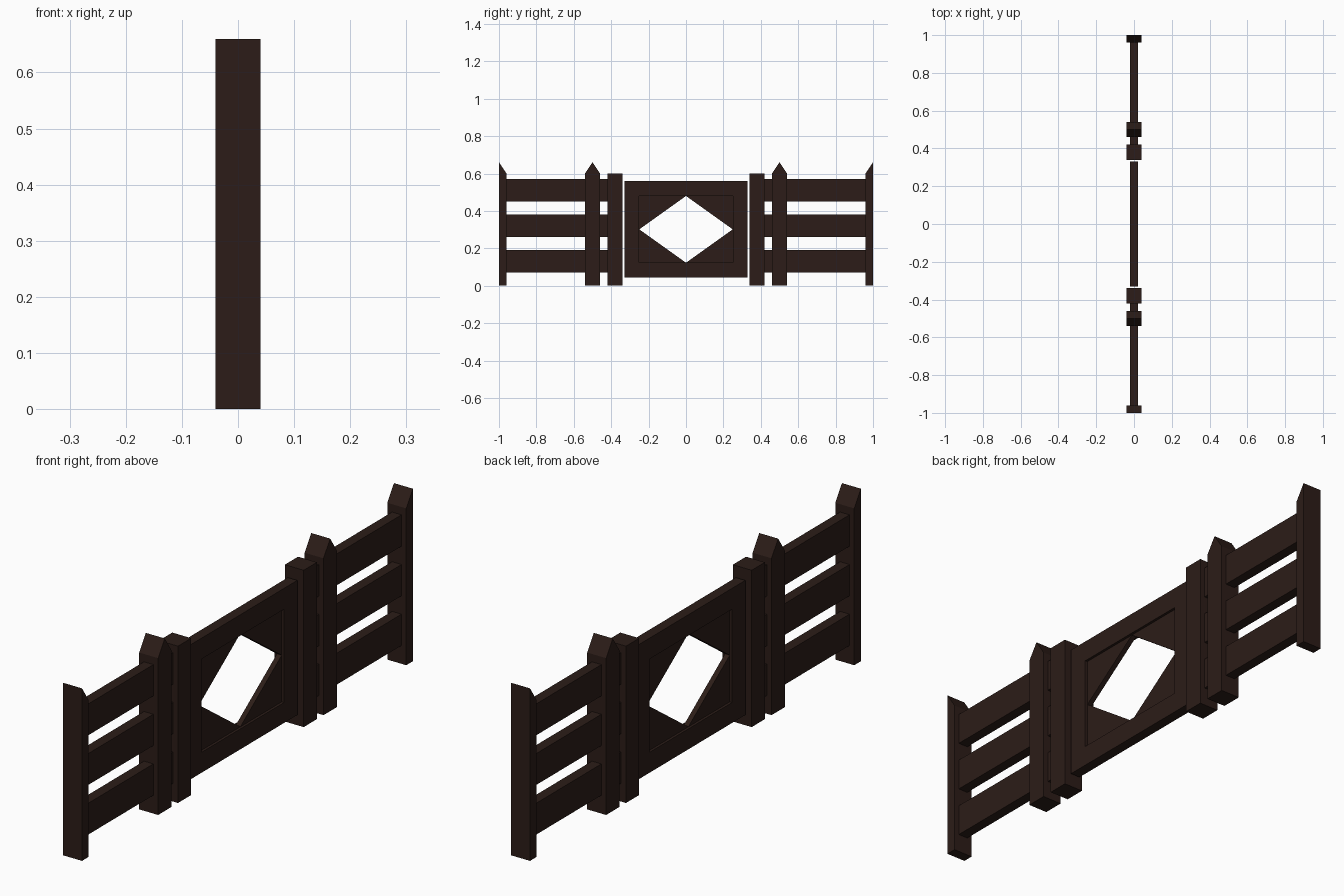
import bpy, bmesh

if "Cube" in bpy.data.objects:
    bpy.data.objects.remove(bpy.data.objects["Cube"])

wood = bpy.data.materials.new("dark_wood")
wood.diffuse_color = (0.025, 0.012, 0.009, 1)
wood.use_nodes = True
wood.node_tree.nodes["Principled BSDF"].inputs["Base Color"].default_value = wood.diffuse_color


def finish(name, bm):
    bmesh.ops.recalc_face_normals(bm, faces=bm.faces[:])
    me = bpy.data.meshes.new(name)
    bm.to_mesh(me)
    bm.free()
    me.materials.append(wood)
    ob = bpy.data.objects.new(name, me)
    bpy.context.collection.objects.link(ob)
    return ob


def add_prism(bm, outline, half):
    # (y, z) outline extruded along x
    back = [bm.verts.new((-half, y, z)) for y, z in outline]
    front = [bm.verts.new((half, y, z)) for y, z in outline]
    bm.faces.new(back)
    bm.faces.new(front)
    n = len(outline)
    for i in range(n):
        j = (i + 1) % n
        bm.faces.new((back[i], back[j], front[j], front[i]))


def prism(name, outline, half):
    bm = bmesh.new()
    add_prism(bm, outline, half)
    return finish(name, bm)


def rect(y0, y1, z0, z1):
    return [(y0, z0), (y1, z0), (y1, z1), (y0, z1)]


for side, s in (("right", 1), ("left", -1)):
    # posts: square gate post, pointed picket, half picket at the end
    prism(f"gate_post_{side}", rect(s * 0.34, s * 0.42, 0, 0.6), 0.04)
    prism(f"pointed_post_{side}",
          [(s * 0.46, 0), (s * 0.54, 0), (s * 0.54, 0.6), (s * 0.5, 0.66), (s * 0.46, 0.6)], 0.04)
    prism(f"end_half_post_{side}",
          [(s * 0.96, 0), (s * 1.0, 0), (s * 1.0, 0.66), (s * 0.96, 0.6)], 0.04)
    # rails: short pieces by the gate post, long pieces to the end
    for i, z in enumerate((0.13, 0.32, 0.51)):
        for part, y0, y1 in (("short", 0.42, 0.46), ("long", 0.54, 0.96)):
            prism(f"{part}_rail_{side}_{i + 1}",
                  rect(s * y0, s * y1, z - 0.06, z + 0.06), 0.02)

# gate frame: rectangular ring
bm = bmesh.new()
outer, inner = rect(-0.33, 0.33, 0.045, 0.56), rect(-0.25, 0.25, 0.123, 0.48)
loops = [[bm.verts.new((x, y, z)) for y, z in o]
         for x, o in ((-0.02, outer), (0.02, outer), (0.02, inner), (-0.02, inner))]
for k in range(4):
    a, b = loops[k], loops[(k + 1) % 4]
    for i in range(4):
        j = (i + 1) % 4
        bm.faces.new((a[i], a[j], b[j], b[i]))
finish("gate_frame", bm)

# recessed panel: four corner triangles leaving a diamond opening
bm = bmesh.new()
mid_z = (0.123 + 0.48) / 2
for y in (-0.25, 0.25):
    for z in (0.123, 0.48):
        add_prism(bm, [(y, z), (0, z), (y, mid_z)], 0.01)
finish("gate_panel", bm)
